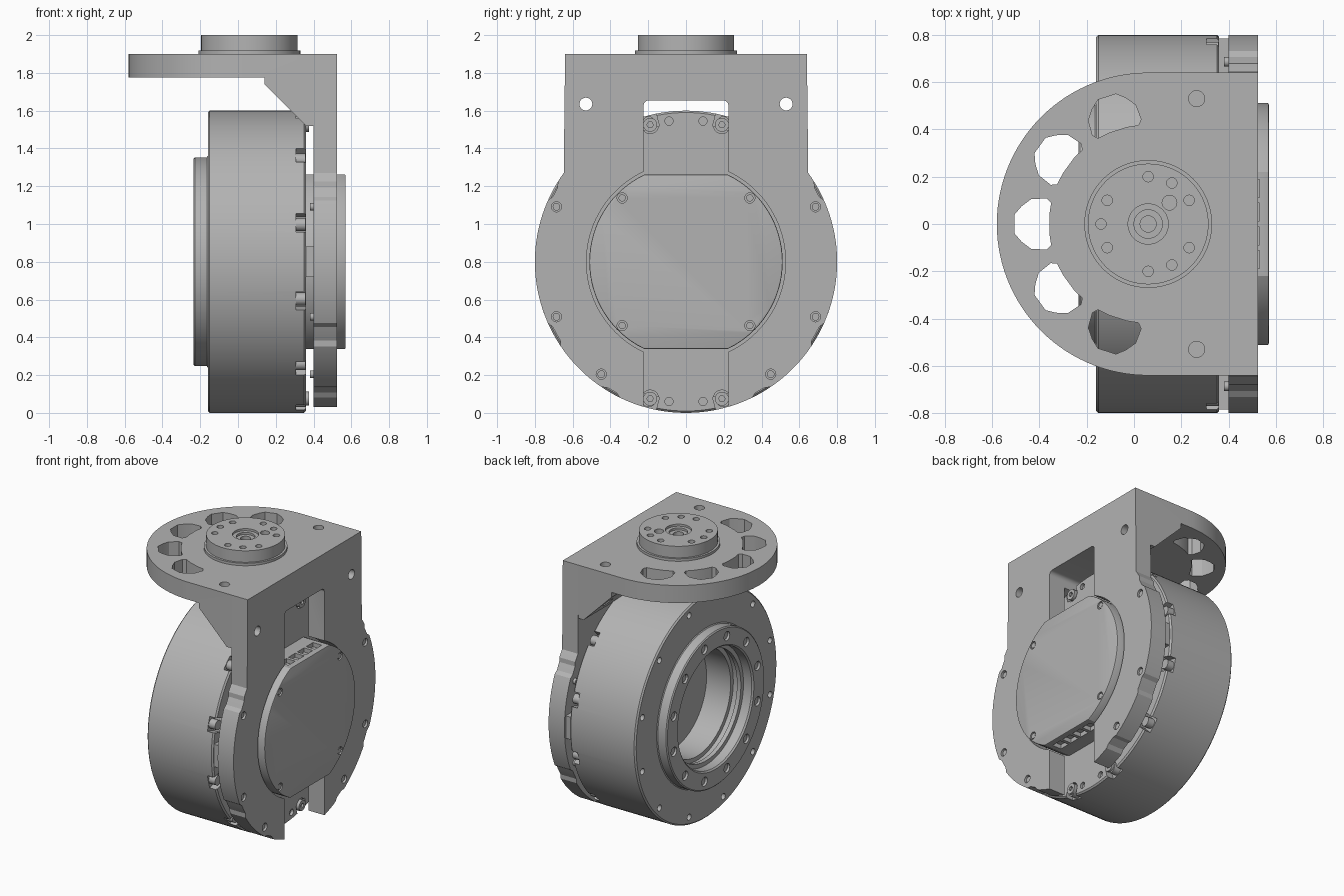
import bpy, bmesh, math
from mathutils import Matrix, Vector

if "Cube" in bpy.data.objects:
    bpy.data.objects.remove(bpy.data.objects["Cube"])

grey = bpy.data.materials.new("machined grey")
grey.use_nodes = True
COLOUR = (0.45, 0.45, 0.45, 1)
grey.diffuse_color = COLOUR
grey.node_tree.nodes["Principled BSDF"].inputs["Base Color"].default_value = COLOUR

AXIS_Z = 0.8          # height of the motor axis
HUB_X = 0.06          # centre of the top hub
X, Y, Z = Vector((1, 0, 0)), Vector((0, 1, 0)), Vector((0, 0, 1))


def finish(name, bm):
    bmesh.ops.recalc_face_normals(bm, faces=bm.faces)
    me = bpy.data.meshes.new(name)
    bm.to_mesh(me)
    bm.free()
    me.materials.append(grey)
    ob = bpy.data.objects.new(name, me)
    bpy.context.collection.objects.link(ob)
    return ob


def add_prism(bm, pts, axis, lo, hi):
    """Extrude a 2D outline: (y,z) along X, (x,z) along Y, (x,y) along Z."""
    place = {0: lambda a, b: (lo, a, b), 1: lambda a, b: (a, lo, b), 2: lambda a, b: (a, b, lo)}
    face = bm.faces.new([bm.verts.new(place[axis](*p)) for p in pts])
    out = bmesh.ops.extrude_face_region(bm, geom=[face])
    move = (X, Y, Z)[axis] * (hi - lo)
    bmesh.ops.translate(bm, vec=move, verts=[v for v in out["geom"] if isinstance(v, bmesh.types.BMVert)])


def prism(name, pts, axis, lo, hi):
    bm = bmesh.new()
    add_prism(bm, pts, axis, lo, hi)
    return finish(name, bm)


def circle(cx, cy, r, n=24):
    return [(cx + r * math.cos(math.tau * i / n), cy + r * math.sin(math.tau * i / n)) for i in range(n)]


def discs(name, spots, r, axis, lo, hi, n=20):
    bm = bmesh.new()
    for a, b in spots:
        add_prism(bm, circle(a, b, r, n), axis, lo, hi)
    return finish(name, bm)


def rect(a0, a1, b0, b1):
    return [(a0, b0), (a1, b0), (a1, b1), (a0, b1)]


def ring(r, angles, cx=0.0, cy=AXIS_Z):
    return [(cx + r * math.cos(math.radians(a)), cy + r * math.sin(math.radians(a))) for a in angles]


def lathe(name, profile, n=128):
    """Spin (x, radius) points about the motor axis."""
    bm = bmesh.new()
    vs = [bm.verts.new((x, r, AXIS_Z)) for x, r in profile]
    es = [bm.edges.new(p) for p in zip(vs, vs[1:])]
    bmesh.ops.spin(bm, geom=vs + es, cent=(0, 0, AXIS_Z), axis=X, angle=math.tau, steps=n)
    bmesh.ops.remove_doubles(bm, verts=bm.verts, dist=1e-5)
    return finish(name, bm)


def boolean(ob, tools, op="DIFFERENCE"):
    for t in tools:
        m = ob.modifiers.new(op.lower(), "BOOLEAN")
        m.object, m.operation, m.solver = t, op, "EXACT"
        bpy.context.view_layer.objects.active = ob
        bpy.ops.object.modifier_apply(modifier=m.name)
        bpy.data.objects.remove(t)


def smooth(*obs):
    bpy.ops.object.select_all(action="DESELECT")
    for ob in obs:
        ob.select_set(True)
    bpy.context.view_layer.objects.active = obs[0]
    bpy.ops.object.shade_smooth_by_angle(angle=math.radians(25))


# Motor housing: drum, output flange and stepped blind bore
housing = lathe("motor_housing", [
    (0.36, 0), (0.36, 0.79), (0.35, 0.8), (-0.15, 0.8), (-0.16, 0.79), (-0.16, 0.56),
    (-0.165, 0.553), (-0.228, 0.553), (-0.235, 0.545), (-0.235, 0.43), (-0.225, 0.42),
    (-0.16, 0.42), (-0.16, 0.39), (-0.13, 0.39), (-0.13, 0.405), (-0.09, 0.405),
    (-0.09, 0.375), (0.1, 0.375), (0.1, 0)])
rim_angles = [15 + 30 * i for i in range(12)]
notches = bmesh.new()
for a in rim_angles:
    part = bmesh.ops.create_cube(notches, size=1)["verts"]
    turn = Matrix.Rotation(math.radians(a), 4, "X")
    bmesh.ops.transform(notches, verts=part, matrix=Matrix.Translation((0.345, 0, AXIS_Z)) @ turn
                        @ Matrix.Translation((0, 0.78, 0)) @ Matrix.Diagonal((0.075, 0.1, 0.1, 1)))
boolean(housing, [
    finish("notch_cutter", notches),
    discs("rim_hole_cutter", ring(0.745, rim_angles), 0.022, 0, -0.3, -0.1),
    discs("flange_hole_cutter", ring(0.488, rim_angles), 0.032, 0, -0.3, -0.205),
    discs("tab_hole_cutter", [(s * 0.09, z) for s in (-1, 1) for z in (1.545, 0.06)], 0.022, 0, 0.34, 0.4),
    discs("tab_seat_cutter", [(s * 0.19, z) for s in (-1, 1) for z in (1.525, 0.075)], 0.046, 0, 0.335, 0.4)])

# Screws round the drum, on the flange and on the tabs
rim_screws = discs("rim_screws", ring(0.762, rim_angles), 0.034, 0, 0.3, 0.358)
flange_screws = discs("flange_screws", ring(0.488, rim_angles), 0.026, 0, -0.222, -0.2)
tab_screws = discs("tab_screws", [(s * 0.19, z) for s in (-1, 1) for z in (1.525, 0.075)], 0.037, 0, 0.33, 0.375)
boolean(tab_screws, [discs("socket_cutter", [(s * 0.19, z) for s in (-1, 1) for z in (1.525, 0.075)],
                           0.017, 0, 0.36, 0.4, 6)])


# Rear cover: disc with flats at top and bottom
def flat_disc(r, half):
    a = math.asin(half / r)
    steps = [a * (i / 16 - 1) for i in range(33)]
    side = [(r * math.cos(t), AXIS_Z + r * math.sin(t)) for t in steps]
    return side + [(-y, z) for y, z in reversed(side)]


cover = prism("rear_cover", flat_disc(0.512, 0.462), 0, 0.355, 0.57)
bev = cover.modifiers.new("bevel", "BEVEL")
bev.width, bev.segments, bev.limit_method, bev.angle_limit = 0.007, 2, "ANGLE", 1.0
bpy.context.view_layer.objects.active = cover
bpy.ops.object.modifier_apply(modifier=bev.name)
cover_spots = [(sy * 0.338, AXIS_Z + sz * 0.338) for sy in (-1, 1) for sz in (-1, 1)]
boolean(cover, [discs("cover_hole_cutter", cover_spots, 0.027, 0, 0.558, 0.6)])
cover_screws = discs("cover_screws", cover_spots, 0.019, 0, 0.55, 0.566)

# Connector sockets sunk into the cover flats
sockets = bmesh.new()
for z in (AXIS_Z + 0.462, AXIS_Z - 0.462):
    for i in range(4):
        y = -0.15 + 0.1 * i
        add_prism(sockets, rect(0.46, 0.53, y - 0.038, y + 0.038), 2, z - 0.03, z + 0.03)
boolean(cover, [finish("socket_recess_cutter", sockets)])


# Bracket: upright plate with a round lower end and shallow rim dips
def rim_radius(a):
    return 0.785 if any(lo < a < lo + 8 for lo in (24, -33, -64)) else 0.8


right = [(0.64, 1.9)] + [ring(rim_radius(a), [a])[0] for a in range(36, -91, -2)]
bracket = prism("bracket", right + [(-y, z) for y, z in reversed(right[:-1])], 0, 0.4, 0.525)

# Half-round top flange and sloping gusset
half_round = [(0.525, -0.64), (0.525, 0.64)] + ring(0.64, range(90, 271, 3), HUB_X, 0)
flange = prism("flange_plate", half_round, 2, 1.775, 1.9)
gusset = prism("gusset", [(0.14, 1.8), (0.14, 1.74), (0.36, 1.52), (0.45, 1.52), (0.45, 1.8)], 1, -0.64, 0.64)
boolean(gusset, [discs("drum_clearance", [(0, AXIS_Z)], 0.812, 0, -0.2, 0.4, 128)])
boolean(bracket, [gusset, flange], "UNION")

# Standoff pads between the bracket and the drum
pads = bmesh.new()
for s in (-1, 1):
    add_prism(pads, rect(min(s * 0.64, s * 0.785), max(s * 0.64, s * 0.785), 0.72, 0.88), 0, 0.35, 0.41)
standoffs = finish("standoff_pads", pads)

# Openings in the bracket
slot = [(-0.225, -0.1), (0.225, -0.1)]
slot += ring(0.03, range(0, 91, 15), 0.195, 1.625) + ring(0.03, range(90, 181, 15), -0.195, 1.625)
window = [(0.565, 0.04), (0.535, 0.075), (0.495, 0.105), (0.43, 0.108), (0.41, 0.09), (0.418, 0.04)]
window += [(r, -t) for r, t in reversed(window)]
windows = bmesh.new()
for a in range(108, 253, 36):
    c, s = math.cos(math.radians(a)), math.sin(math.radians(a))
    add_prism(windows, [(HUB_X + r * c - t * s, r * s + t * c) for r, t in window], 2, 1.7, 2)
bolt_spots = ring(0.745, (23, -23, -53, 157, 203, 233))
boolean(bracket, [
    prism("slot_cutter", slot, 0, 0.0, 0.6),
    discs("cover_bore_cutter", [(0, AXIS_Z)], 0.527, 0, 0.3, 0.6, 128),
    finish("window_cutter", windows),
    discs("side_hole_cutter", [(-0.53, 1.635), (0.53, 1.635)], 0.034, 0, 0.1, 0.6),
    discs("top_hole_cutter", [(0.265, -0.53), (0.265, 0.53)], 0.034, 2, 1.7, 2),
    discs("bolt_hole_cutter", bolt_spots, 0.027, 0, 0.5, 0.6)])
bracket_bolts = discs("bracket_bolts", bolt_spots, 0.02, 0, 0.38, 0.515)

# Top hub with its holes
hub = discs("top_hub", [(HUB_X, 0)], 0.255, 2, 1.89, 2.0, 96)
hub_collar = discs("hub_collar", [(HUB_X, 0)], 0.27, 2, 1.89, 1.918, 96)
boolean(hub, [
    discs("hub_recess_cutter", [(HUB_X, 0)], 0.085, 2, 1.985, 2.1, 48),
    discs("hub_inner_cutter", [(HUB_X, 0)], 0.06, 2, 1.97, 2.1, 48),
    discs("hub_centre_cutter", [(HUB_X, 0)], 0.034, 2, 1.93, 2.1, 24),
    discs("hub_hole_cutter", ring(0.2, (30, 60, 90, 150, 180, 210, 270, 300, 330), HUB_X, 0), 0.022, 2, 1.95, 2.1),
    discs("dowel_hole_cutter", [(0.15, 0.09)], 0.031, 2, 1.95, 2.1)])

smooth(housing, cover, bracket, hub, hub_collar, rim_screws, flange_screws, tab_screws, cover_screws, bracket_bolts)
